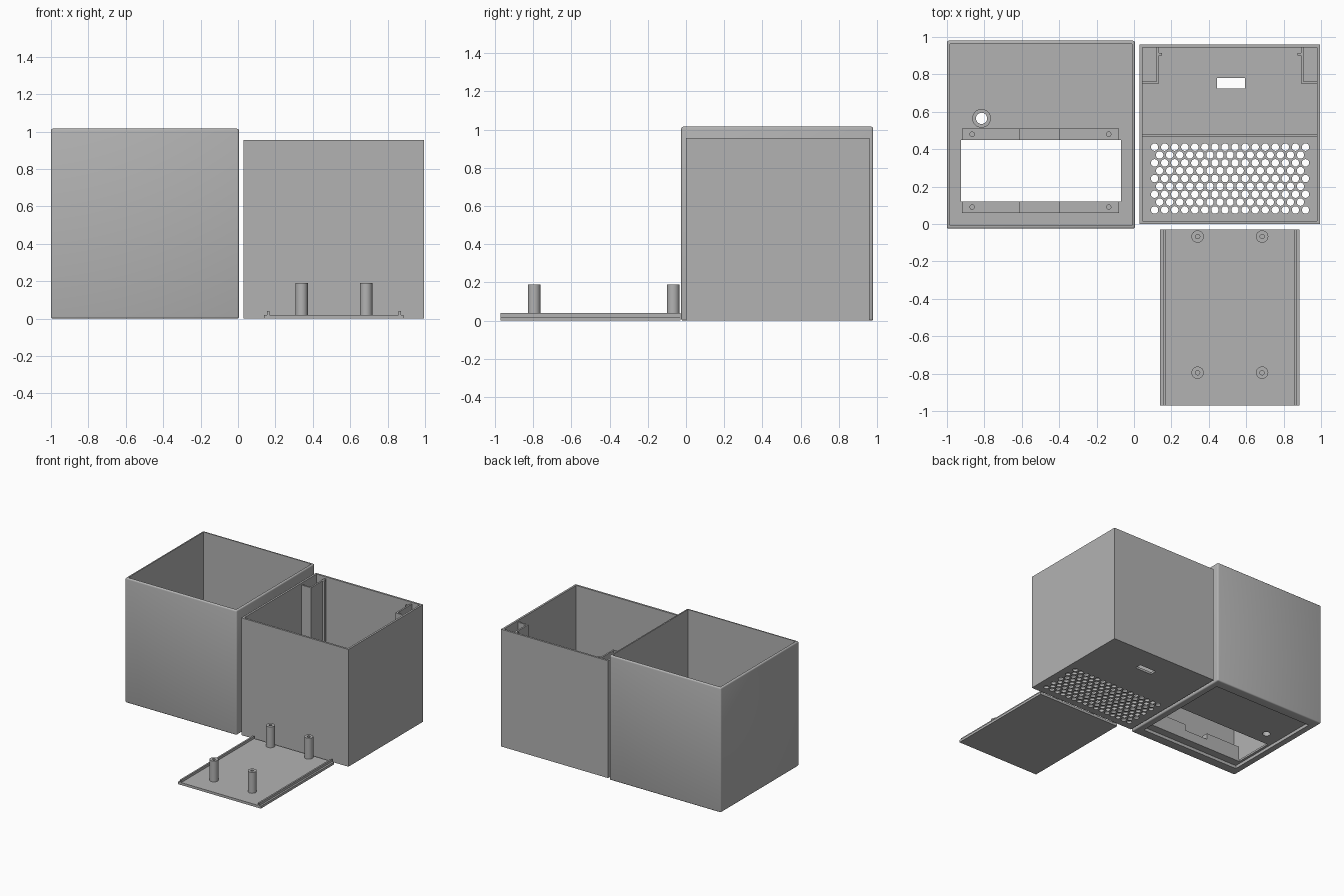
import bpy, bmesh
from mathutils import Matrix, Vector

if "Cube" in bpy.data.objects:
    bpy.data.objects.remove(bpy.data.objects["Cube"], do_unlink=True)

GREY = bpy.data.materials.new("plain grey plastic")
GREY.use_nodes = True
COLOUR = (0.45, 0.45, 0.45, 1)
GREY.diffuse_color = COLOUR
GREY.node_tree.nodes["Principled BSDF"].inputs["Base Color"].default_value = COLOUR


def add_box(bm, x, y, z):
    size = Vector((x[1] - x[0], y[1] - y[0], z[1] - z[0]))
    mid = Vector((sum(x), sum(y), sum(z))) / 2
    bmesh.ops.create_cube(bm, size=1, matrix=Matrix.Translation(mid) @ Matrix.Diagonal((*size, 1)))


def add_rod(bm, x, y, z, r, sides=20):
    at = Matrix.Translation((x, y, sum(z) / 2))
    bmesh.ops.create_cone(bm, cap_ends=True, segments=sides, radius1=r, radius2=r,
                          depth=z[1] - z[0], matrix=at)


def make(name, bm):
    mesh = bpy.data.meshes.new(name)
    bm.to_mesh(mesh)
    bm.free()
    mesh.materials.append(GREY)
    ob = bpy.data.objects.new(name, mesh)
    bpy.context.collection.objects.link(ob)
    return ob


def box(name, x, y, z):
    bm = bmesh.new()
    add_box(bm, x, y, z)
    return make(name, bm)


def apply(ob, mod):
    bpy.context.view_layer.objects.active = ob
    bpy.ops.object.modifier_apply(modifier=mod.name)


def cut(ob, bm):
    cutter = make("cutter", bm)
    cutter.hide_render = True
    mod = ob.modifiers.new("cut", "BOOLEAN")
    mod.operation, mod.solver, mod.object = "DIFFERENCE", "EXACT", cutter
    apply(ob, mod)
    bpy.data.objects.remove(cutter, do_unlink=True)


def smooth(ob):
    bpy.ops.object.select_all(action="DESELECT")
    ob.select_set(True)
    bpy.context.view_layer.objects.active = ob
    bpy.ops.object.shade_smooth_by_angle()


# Outer case: rounded open box with a recessed, windowed floor
FLOOR = 0.04
case = box("outer_case", (-1, 0.005), (-0.025, 0.98), (0, 1.015))
bevel = case.modifiers.new("round", "BEVEL")
bevel.width, bevel.segments = 0.01, 3
apply(case, bevel)
bm = bmesh.new()
add_box(bm, (-0.983, -0.012), (-0.008, 0.963), (FLOOR, 1.1))
cut(case, bm)
bm = bmesh.new()
add_box(bm, (-0.945, -0.05), (0.055, 0.9), (-0.1, 0.025))
cut(case, bm)
bm = bmesh.new()
add_box(bm, (-0.925, -0.07), (0.12, 0.45), (-0.1, 0.1))
add_rod(bm, -0.815, 0.565, (-0.1, 0.2), 0.03, 24)
cut(case, bm)
smooth(case)

# Collar around the button hole
bm = bmesh.new()
add_rod(bm, -0.815, 0.565, (FLOOR - 0.005, FLOOR + 0.03), 0.05, 24)
collar = make("button_collar", bm)
bm = bmesh.new()
add_rod(bm, -0.815, 0.565, (-0.1, 0.2), 0.03, 24)
cut(collar, bm)
smooth(collar)

# Screen mounts: two bars with a lowered middle and screw holes
for side, y0 in (("front", 0.06), ("back", 0.45)):
    bar = box("screen_mount_" + side, (-0.92, -0.08), (y0, y0 + 0.06), (FLOOR - 0.005, 0.15))
    bm = bmesh.new()
    add_box(bm, (-0.61, -0.4), (y0 - 0.1, y0 + 0.2), (0.1, 0.3))
    for x in (-0.865, -0.135):
        add_rod(bm, x, y0 + 0.03, (0.06, 0.3), 0.012, 12)
    cut(bar, bm)
    smooth(bar)

# Inner case: plain open box
inner = box("inner_case", (0.03, 0.995), (0, 0.96), (0, 0.955))
bm = bmesh.new()
add_box(bm, (0.046, 0.979), (0.016, 0.944), (0.018, 1.1))
cut(inner, bm)

# Staggered vent holes and cable slot in its floor
bm = bmesh.new()
STEP = 0.0538
for row in range(9):
    odd = row % 2
    for col in range(16 - odd):
        add_rod(bm, 0.11 + (col + odd / 2) * STEP, 0.075 + row * 0.042, (-0.1, 0.1), 0.02, 14)
add_box(bm, (0.443, 0.593), (0.725, 0.78), (-0.1, 0.1))
cut(inner, bm)
smooth(inner)

# Low rib across the inner floor
box("floor_rib", (0.04, 0.985), (0.465, 0.478), (0.01, 0.05))

# Corner guide rails that hold the sliding plate
CENTRE = 0.5125
for name, s in (("right", -1), ("left", 1)):
    def span(a, b):
        return sorted((CENTRE + s * a, CENTRE + s * b))
    bm = bmesh.new()
    top = (0.01, 0.94)
    add_box(bm, span(0.38, 0.47), (0.75, 0.763), top)
    add_box(bm, span(0.38, 0.393), (0.75, 0.95), top)
    add_box(bm, span(0.362, 0.385), (0.9, 0.915), top)
    make("guide_rail_" + name, bm)

# Sliding plate with two long ridges
bm = bmesh.new()
add_box(bm, (0.14, 0.885), (-0.97, -0.03), (0, 0.02))
for s in (-1, 1):
    x = sorted((CENTRE + s * 0.345, CENTRE + s * 0.358))
    add_box(bm, x, (-0.97, -0.03), (0.015, 0.04))
make("sliding_plate", bm)

# Hollow standoffs on the plate
for side, x in (("right", 0.34), ("left", 0.685)):
    for end, y in (("front", -0.795), ("back", -0.067)):
        bm = bmesh.new()
        add_rod(bm, x, y, (0.015, 0.19), 0.033, 24)
        post = make("standoff_" + end + "_" + side, bm)
        bm = bmesh.new()
        add_rod(bm, x, y, (0.03, 0.3), 0.012, 12)
        cut(post, bm)
        smooth(post)
